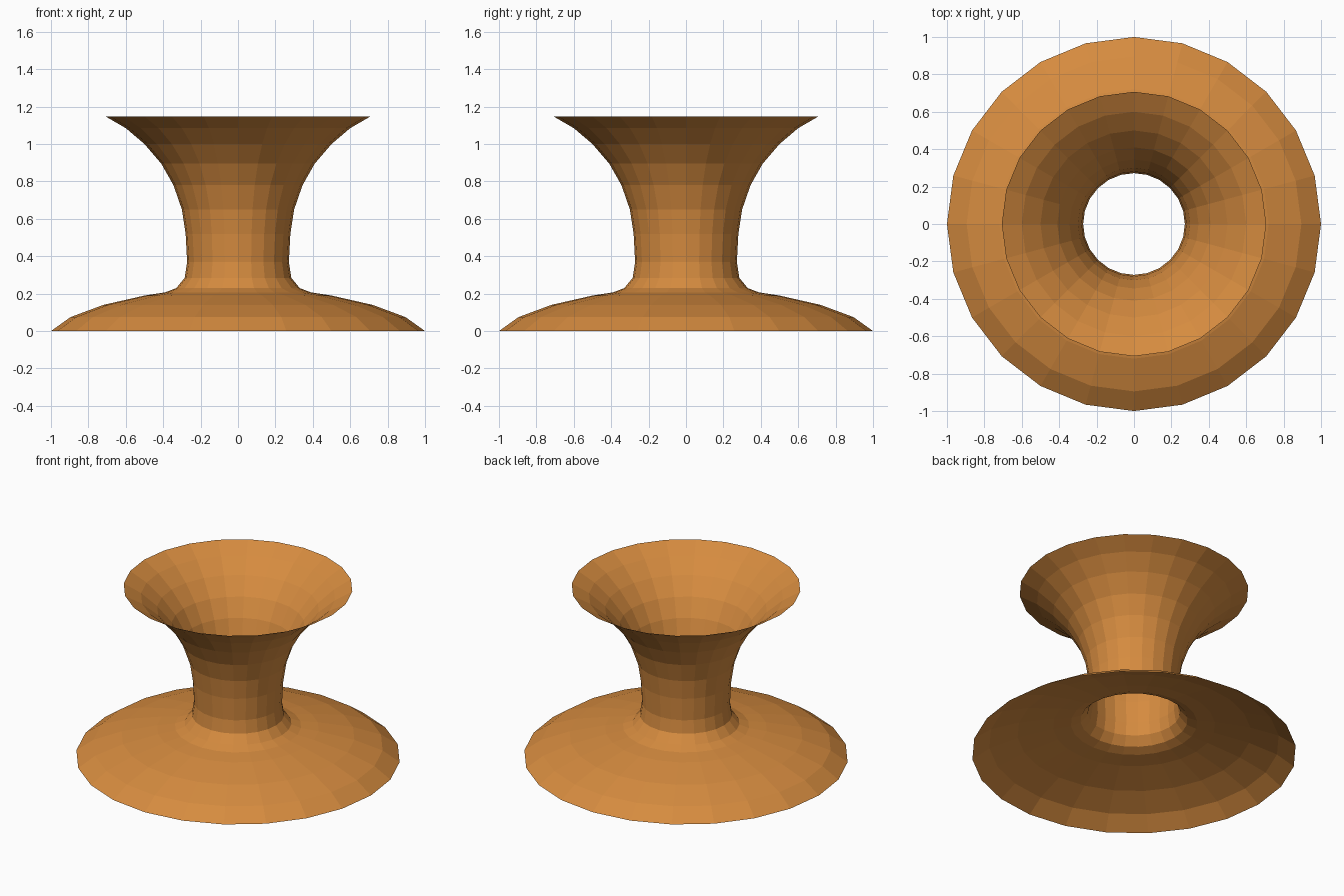
import bpy
from math import cos, sin, tau

if "Cube" in bpy.data.objects:
    bpy.data.objects.remove(bpy.data.objects["Cube"])

SIDES = 24

# (radius, height) from the foot rim, up through the neck, to the flared mouth
PROFILE = [(1.0, 0.0), (0.895, 0.075), (0.72, 0.14), (0.50, 0.19), (0.39, 0.207),
           (0.33, 0.23), (0.285, 0.285), (0.272, 0.37), (0.28, 0.52), (0.30, 0.65),
           (0.345, 0.78), (0.41, 0.895), (0.50, 1.0), (0.60, 1.085), (0.707, 1.147)]


def lathe(name, profile, sides):
    """Revolve an open profile about z into a single thin sheet."""
    verts = [(r * cos(tau * i / sides), r * sin(tau * i / sides), z)
             for r, z in profile for i in range(sides)]
    faces = [(k * sides + i, k * sides + (i + 1) % sides,
              (k + 1) * sides + (i + 1) % sides, (k + 1) * sides + i)
             for k in range(len(profile) - 1) for i in range(sides)]
    mesh = bpy.data.meshes.new(name)
    mesh.from_pydata(verts, [], faces)
    obj = bpy.data.objects.new(name, mesh)
    bpy.context.collection.objects.link(obj)
    return obj


# Open flared stand: foot, neck and mouth in one sheet
stand = lathe("flared_stand", PROFILE, SIDES)
orange = bpy.data.materials.new("orange")
orange.diffuse_color = (0.67, 0.26, 0.05, 1)
orange.use_nodes = True
orange.node_tree.nodes["Principled BSDF"].inputs["Base Color"].default_value = orange.diffuse_color
stand.data.materials.append(orange)
